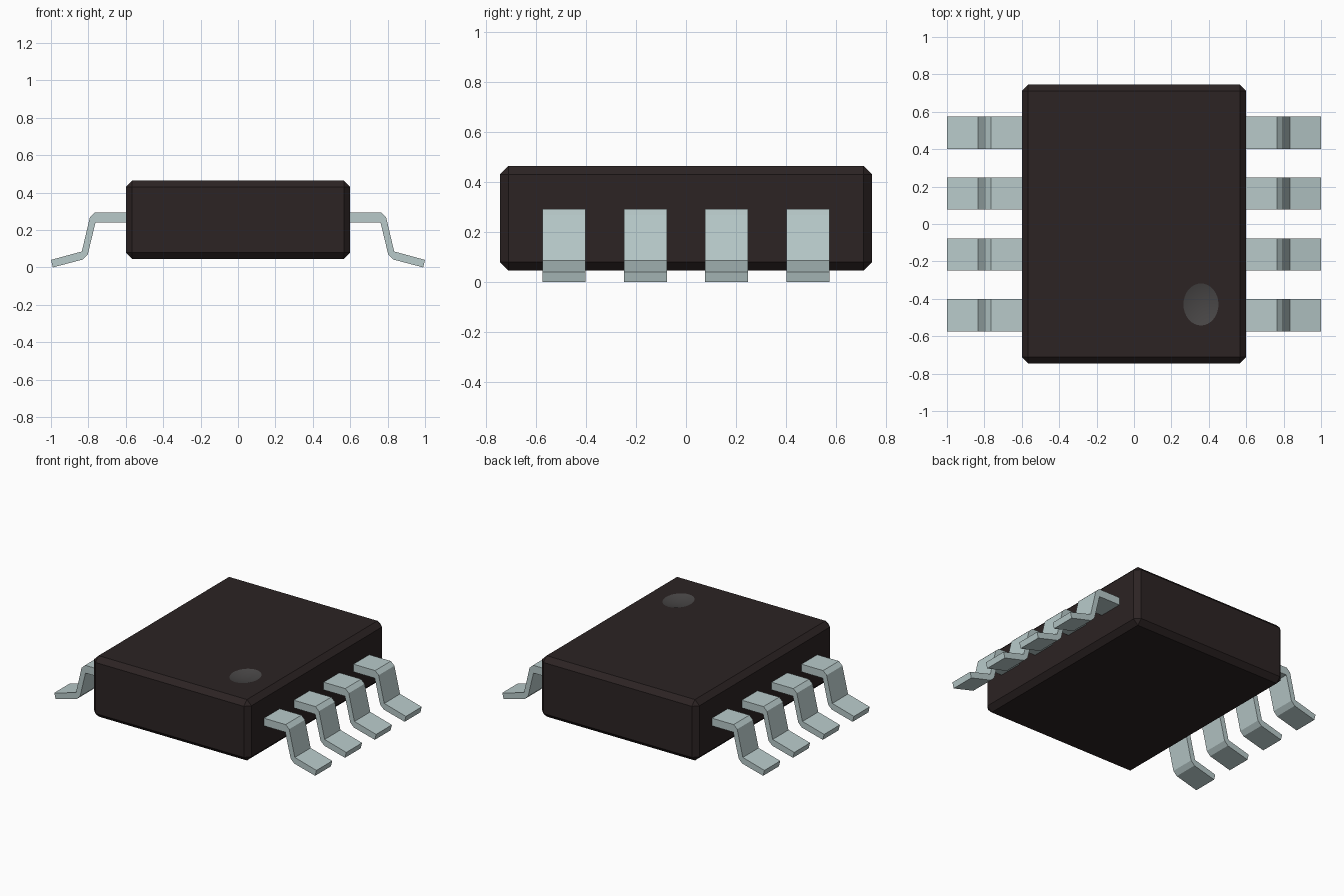
import bpy
import bmesh
from mathutils import Matrix

cube = bpy.data.objects.get("Cube")
if cube:
    bpy.data.objects.remove(cube, do_unlink=True)


def material(name, rgb):
    m = bpy.data.materials.new(name)
    m.use_nodes = True
    m.diffuse_color = (*rgb, 1)
    m.node_tree.nodes["Principled BSDF"].inputs["Base Color"].default_value = (*rgb, 1)
    return m


def add_object(name, bm, *mats):
    bmesh.ops.recalc_face_normals(bm, faces=bm.faces)
    mesh = bpy.data.meshes.new(name)
    bm.to_mesh(mesh)
    bm.free()
    for m in mats:
        mesh.materials.append(m)
    ob = bpy.data.objects.new(name, mesh)
    bpy.context.collection.objects.link(ob)
    return ob


plastic = material("black plastic", (0.025, 0.017, 0.017))
marker = material("grey marker", (0.065, 0.061, 0.061))
metal = material("pale metal", (0.48, 0.59, 0.59))

# Chamfered package body
WIDTH, DEPTH, BOTTOM, TOP = 1.2, 1.49, 0.045, 0.465
bm = bmesh.new()
bmesh.ops.create_cube(bm, size=1, matrix=Matrix.Translation((0, 0, (BOTTOM + TOP) / 2))
                      @ Matrix.Diagonal((WIDTH, DEPTH, TOP - BOTTOM, 1)))
bmesh.ops.bevel(bm, geom=bm.edges[:], offset=0.034, segments=1, affect='EDGES')
body = add_object("body", bm, plastic, marker)

# Shallow oval dimple marking the first pin
rim, dip = 0.094, 0.016
radius = (rim ** 2 + dip ** 2) / (2 * dip)
bm = bmesh.new()
bmesh.ops.create_uvsphere(bm, u_segments=32, v_segments=48, radius=radius,
                          matrix=Matrix.Translation((0.358, -0.43, TOP + radius - dip))
                          @ Matrix.Diagonal((1, 1.2, 1, 1)))
for f in bm.faces:
    f.material_index = 1
    f.smooth = True
cutter = add_object("dimple_cutter", bm, plastic, marker)
cutter.hide_render = True
cutter.hide_viewport = True
cut = body.modifiers.new("dimple", 'BOOLEAN')
cut.operation = 'DIFFERENCE'
cut.solver = 'EXACT'
cut.object = cutter

# Bent leads: a side profile extruded across the lead width
PROFILE = [(0.58, 0.293), (0.765, 0.293), (0.792, 0.268), (0.835, 0.085),
           (1.0, 0.04), (0.99, 0.0), (0.83, 0.042), (0.803, 0.07),
           (0.762, 0.24), (0.58, 0.24)]
LEAD_WIDTH, PITCH = 0.172, 0.325


def lead(name, side, y):
    bm = bmesh.new()
    face = bm.faces.new([bm.verts.new((side * x, y - LEAD_WIDTH / 2, z)) for x, z in PROFILE])
    ext = bmesh.ops.extrude_face_region(bm, geom=[face])
    moved = [v for v in ext["geom"] if isinstance(v, bmesh.types.BMVert)]
    bmesh.ops.translate(bm, verts=moved, vec=(0, LEAD_WIDTH, 0))
    add_object(name, bm, metal)


for label, side in (("left", 1), ("right", -1)):
    for i in range(4):
        lead(f"{label}_lead_{i + 1}", side, (i - 1.5) * PITCH)
